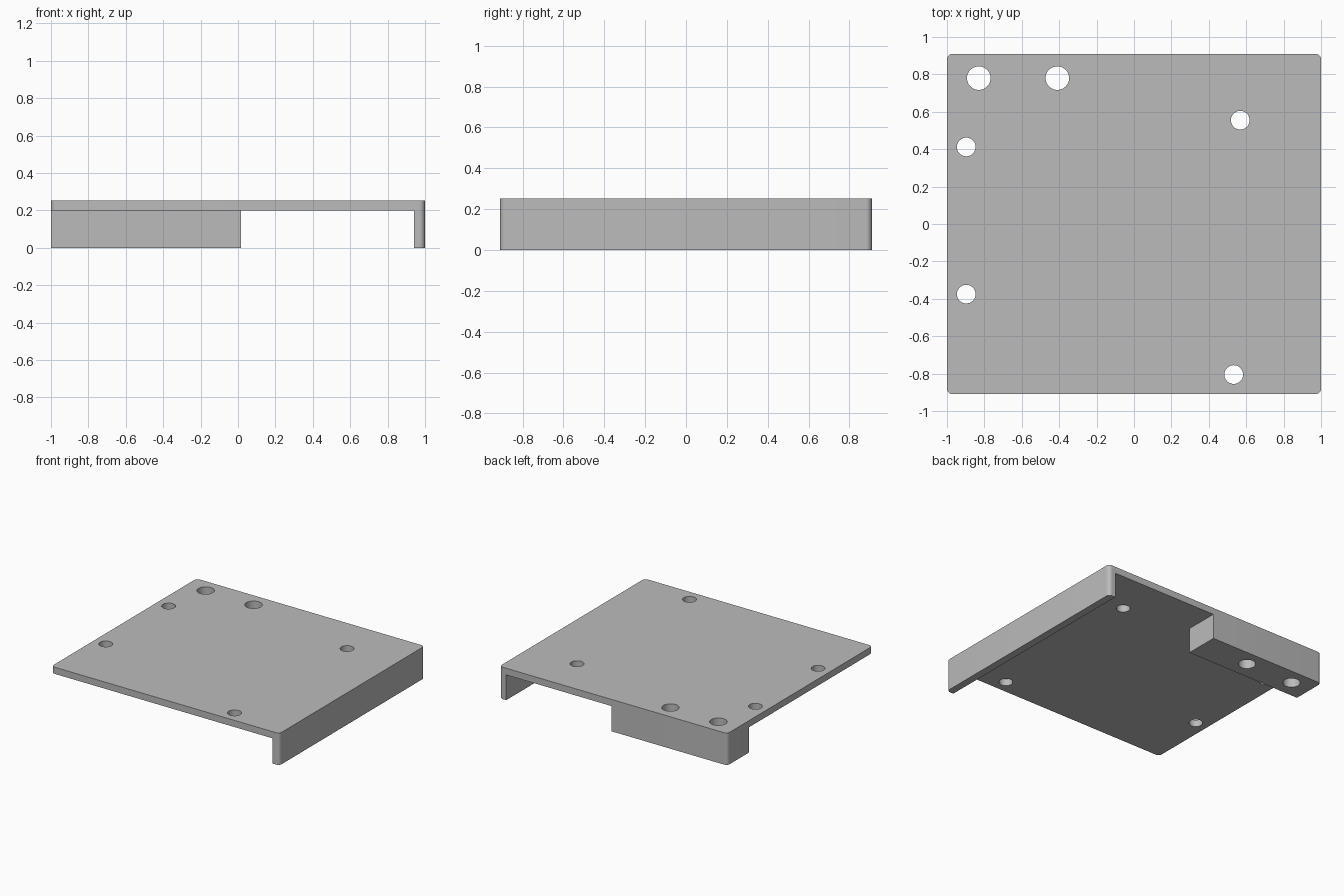
import bpy
import bmesh
from math import radians, sin, cos, pi

if "Cube" in bpy.data.objects:
    bpy.data.objects.remove(bpy.data.objects["Cube"], do_unlink=True)

HALF_X, HALF_Y, HEIGHT = 1.0, 0.91, 0.253
PLATE_BOTTOM = 0.2
WALL_X = 0.94               # inner face of the side wall
BLOCK_X, BLOCK_Y = 0.015, 0.64   # inner faces of the rear block
CORNER = 0.03

grey = bpy.data.materials.new("plain grey")
grey.use_nodes = True
colour = (0.5, 0.5, 0.5, 1)
grey.diffuse_color = colour
grey.node_tree.nodes["Principled BSDF"].inputs["Base Color"].default_value = colour


def prism(name, outline, z0, z1):
    """Extrude a counter-clockwise outline from z0 to z1."""
    bm = bmesh.new()
    base = bm.faces.new([bm.verts.new((x, y, z0)) for x, y in outline])
    top = bmesh.ops.extrude_face_region(bm, geom=[base])["geom"]
    for v in top:
        if isinstance(v, bmesh.types.BMVert):
            v.co.z = z1
    bmesh.ops.recalc_face_normals(bm, faces=bm.faces)
    mesh = bpy.data.meshes.new(name)
    bm.to_mesh(mesh)
    bm.free()
    mesh.materials.append(grey)
    obj = bpy.data.objects.new(name, mesh)
    bpy.context.collection.objects.link(obj)
    return obj


def arc(cx, cy, r, start, end, steps):
    return [(cx + r * cos(start + (end - start) * i / steps),
             cy + r * sin(start + (end - start) * i / steps)) for i in range(steps + 1)]


def cut(body, cutter):
    """Subtract the cutter from the body and discard it."""
    cutter.hide_render = True
    mod = body.modifiers.new("cut", "BOOLEAN")
    mod.operation = "DIFFERENCE"
    mod.solver = "EXACT"
    mod.object = cutter
    bpy.context.view_layer.objects.active = body
    bpy.ops.object.modifier_apply(modifier=mod.name)
    bpy.data.objects.remove(cutter, do_unlink=True)


# Rounded slab that holds the plate, side wall and rear block
outline = []
for i, (sx, sy) in enumerate([(1, 1), (-1, 1), (-1, -1), (1, -1)]):
    outline += arc(sx * (HALF_X - CORNER), sy * (HALF_Y - CORNER), CORNER,
                   i * pi / 2, (i + 1) * pi / 2, 8)
bracket = prism("mounting_plate", outline, 0, HEIGHT)

# L-shaped space below the plate, leaving the wall and the block
cut(bracket, prism("underside_cutter",
                   [(-2, -2), (WALL_X, -2), (WALL_X, 2), (BLOCK_X, 2),
                    (BLOCK_X, BLOCK_Y), (-2, BLOCK_Y)], -1, PLATE_BOTTOM))

# Through holes: two large ones in the block, four small ones in the plate
holes = [(-0.83, 0.78, 0.063), (-0.41, 0.78, 0.063), (0.568, 0.555, 0.05),
         (-0.897, 0.412, 0.05), (-0.897, -0.375, 0.05), (0.533, -0.805, 0.05)]
for x, y, r in holes:
    cut(bracket, prism("hole_cutter", arc(x, y, r, 0, 2 * pi, 40)[:-1], -1, 1))

# Smooth the round walls, keep the edges sharp
bpy.ops.object.select_all(action="DESELECT")
bracket.select_set(True)
bpy.context.view_layer.objects.active = bracket
bpy.ops.object.shade_smooth_by_angle(angle=radians(30))
